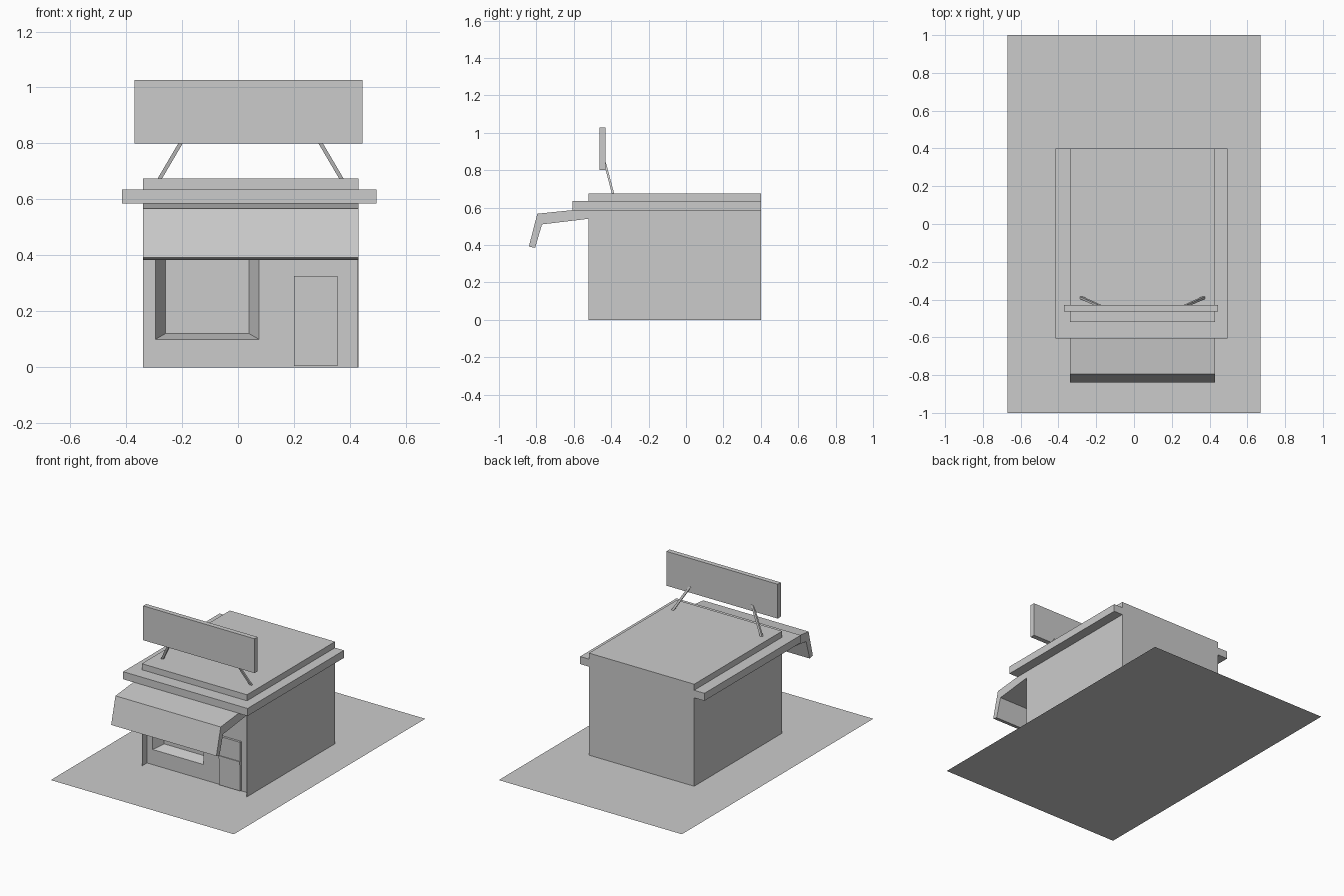
import bpy, bmesh
from mathutils import Vector

if "Cube" in bpy.data.objects:
    bpy.data.objects.remove(bpy.data.objects["Cube"])

LEFT, RIGHT = -0.34, 0.43      # side walls of the shop
MID = (LEFT + RIGHT) / 2
FRONT, WALL, BACK = -0.52, -0.47, 0.40   # cheek front edge, recessed shop front, rear


def finish(name, bm):
    bmesh.ops.recalc_face_normals(bm, faces=bm.faces)
    mesh = bpy.data.meshes.new(name)
    bm.to_mesh(mesh)
    bm.free()
    obj = bpy.data.objects.new(name, mesh)
    bpy.context.collection.objects.link(obj)
    return obj


def prism(name, points, offset):
    """Extrude a closed polygon of 3D points along an offset."""
    bm = bmesh.new()
    face = bm.faces.new([bm.verts.new(p) for p in points])
    geom = bmesh.ops.extrude_face_region(bm, geom=[face], use_keep_orig=True)["geom"]
    bmesh.ops.translate(bm, vec=offset,
                        verts=[g for g in geom if isinstance(g, bmesh.types.BMVert)])
    return finish(name, bm)


def box(name, x0, x1, y0, y1, z0, z1):
    return prism(name, [(x0, y0, z0), (x1, y0, z0), (x1, y1, z0), (x0, y1, z0)],
                 (0, 0, z1 - z0))


def side_profile(name, yz):
    return prism(name, [(LEFT, y, z) for y, z in yz], (RIGHT - LEFT, 0, 0))


# flat plot
bpy.ops.mesh.primitive_plane_add(size=2)
plot = bpy.context.object
plot.name = "plot"
plot.scale = (0.67, 1, 1)

# shop body with the front wall set back under the roof
body = side_profile("shop_body", [(WALL, 0), (BACK, 0), (BACK, 0.675), (FRONT, 0.675),
                                  (FRONT, 0.585), (WALL, 0.585)])

# thin side walls reaching past the shop front
for name, x in (("left_cheek_wall", LEFT), ("right_cheek_wall", RIGHT - 0.003)):
    box(name, x, x + 0.003, FRONT, WALL, 0, 0.585)

# tapered window recess
bm = bmesh.new()
rings = []
for x0, x1, z0, z1, y in ((-0.295, 0.075, 0.10, 0.44, WALL), (-0.26, 0.04, 0.12, 0.42, WALL + 0.07)):
    rings.append([bm.verts.new((x, y, z)) for x, z in ((x0, z0), (x1, z0), (x1, z1), (x0, z1))])
# extend the cutter straight out of the wall
rings.insert(0, [bm.verts.new(v.co + Vector((0, -0.05, 0))) for v in rings[0]])
for a, b in zip(rings, rings[1:]):
    for i in range(4):
        j = (i + 1) % 4
        bm.faces.new((a[i], a[j], b[j], b[i]))
bm.faces.new(rings[0])
bm.faces.new(rings[-1])
cutter = finish("window_cutter", bm)
cutter.hide_render = True
cutter.hide_viewport = True
cut = body.modifiers.new("window", "BOOLEAN")
cut.operation = "DIFFERENCE"
cut.solver = "EXACT"
cut.object = cutter

# door panels with a cross bar
for name, z0, z1, y in (("door_lower_panel", 0.005, 0.18, -0.485),
                        ("door_cross_bar", 0.18, 0.20, -0.49),
                        ("door_upper_panel", 0.20, 0.327, -0.485)):
    box(name, 0.20, 0.355, y, WALL + 0.005, z0, z1)

# roof trim wrapping the front and both sides
trim = [(-0.415, BACK), (-0.415, -0.607), (0.495, -0.607), (0.495, BACK),
        (RIGHT, BACK), (RIGHT, FRONT), (LEFT, FRONT), (LEFT, BACK)]
prism("roof_trim", [(x, y, 0.585) for x, y in trim], (0, 0, 0.05))

# bent awning
side_profile("awning", [(WALL, 0.60), (-0.795, 0.567), (-0.84, 0.392), (-0.807, 0.384),
                        (-0.77, 0.51), (WALL, 0.546)])

# sign board and its slanted struts
box("sign_board", -0.37, 0.445, -0.462, -0.43, 0.80, 1.027)
for name, side in (("left_strut", -1), ("right_strut", 1)):
    foot = Vector((MID + side * 0.327, -0.389, 0.67))
    head = Vector((MID + side * 0.227, -0.434, 0.84))
    w, d = 0.008, 0.006
    corners = ((-w, -d), (w, -d), (w, d), (-w, d))
    prism(name, [foot + Vector((x, y, 0)) for x, y in corners], head - foot)
